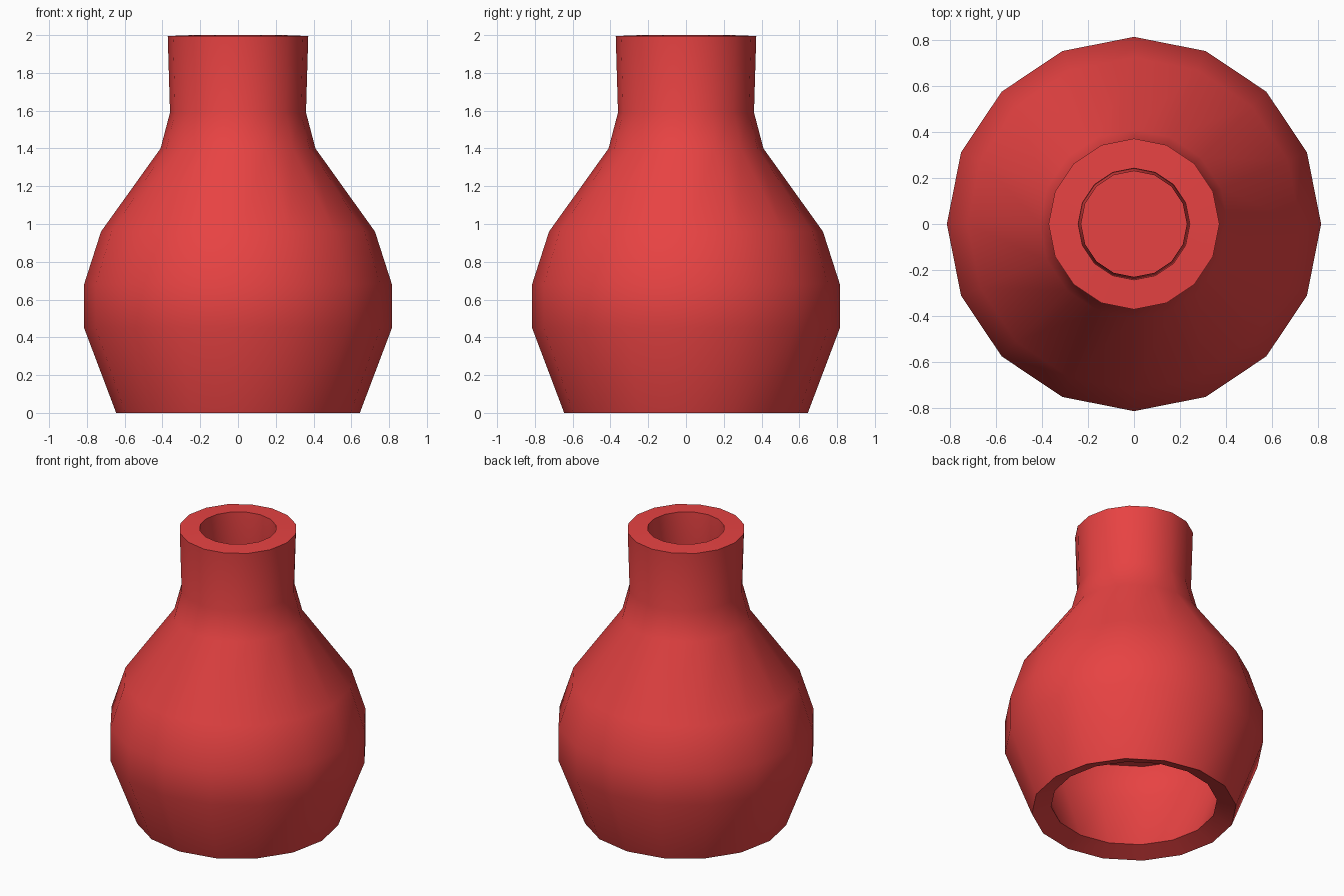
import bpy, bmesh, math

if "Cube" in bpy.data.objects:
    bpy.data.objects.remove(bpy.data.objects["Cube"])

SIDES = 16
WALL = 0.13
# outer profile (radius, height), bottom to top
OUTER = [(0.645, 0.0), (0.815, 0.45), (0.815, 0.68), (0.725, 0.96),
         (0.41, 1.40), (0.36, 1.59), (0.372, 1.995)]

red = bpy.data.materials.new("red glaze")
red.diffuse_color = (0.8, 0.055, 0.055, 1)
red.use_nodes = True
red.node_tree.nodes["Principled BSDF"].inputs["Base Color"].default_value = red.diffuse_color


def inward(profile, t):
    """Offset each profile point along its averaged inward normal."""
    out = []
    for i, (r, z) in enumerate(profile):
        a = profile[max(i - 1, 0)]
        b = profile[min(i + 1, len(profile) - 1)]
        dr, dz = b[0] - a[0], b[1] - a[1]
        n = math.hypot(dr, dz)
        out.append((r - t * dz / n, z + t * dr / n))
    return out


def ring(bm, r, z):
    return [bm.verts.new((r * math.cos(2 * math.pi * k / SIDES),
                          r * math.sin(2 * math.pi * k / SIDES), z))
            for k in range(SIDES)]


def finish(bm, name):
    mesh = bpy.data.meshes.new(name)
    bm.to_mesh(mesh)
    bm.free()
    mesh.materials.append(red)
    ob = bpy.data.objects.new(name, mesh)
    bpy.context.collection.objects.link(ob)
    return ob


# thick-walled vase, open at the mouth and underneath
inner = inward(OUTER, WALL)
inner[-1] = (0.243, 2.0)
loop = OUTER + inner[::-1]
bm = bmesh.new()
rings = [ring(bm, r, z) for r, z in loop]
for i in range(len(rings)):
    a, b = rings[i], rings[(i + 1) % len(rings)]
    for k in range(SIDES):
        j = (k + 1) % SIDES
        bm.faces.new((a[k], a[j], b[j], b[k]))
bmesh.ops.recalc_face_normals(bm, faces=bm.faces)
vase = finish(bm, "vase_body")
bpy.context.view_layer.objects.active = vase
vase.select_set(True)
bpy.ops.object.shade_smooth_by_angle(angle=math.radians(40))

# inner floor seen through the mouth
bm = bmesh.new()
bm.faces.new(ring(bm, 0.69, 0.70))
finish(bm, "inner_floor")
